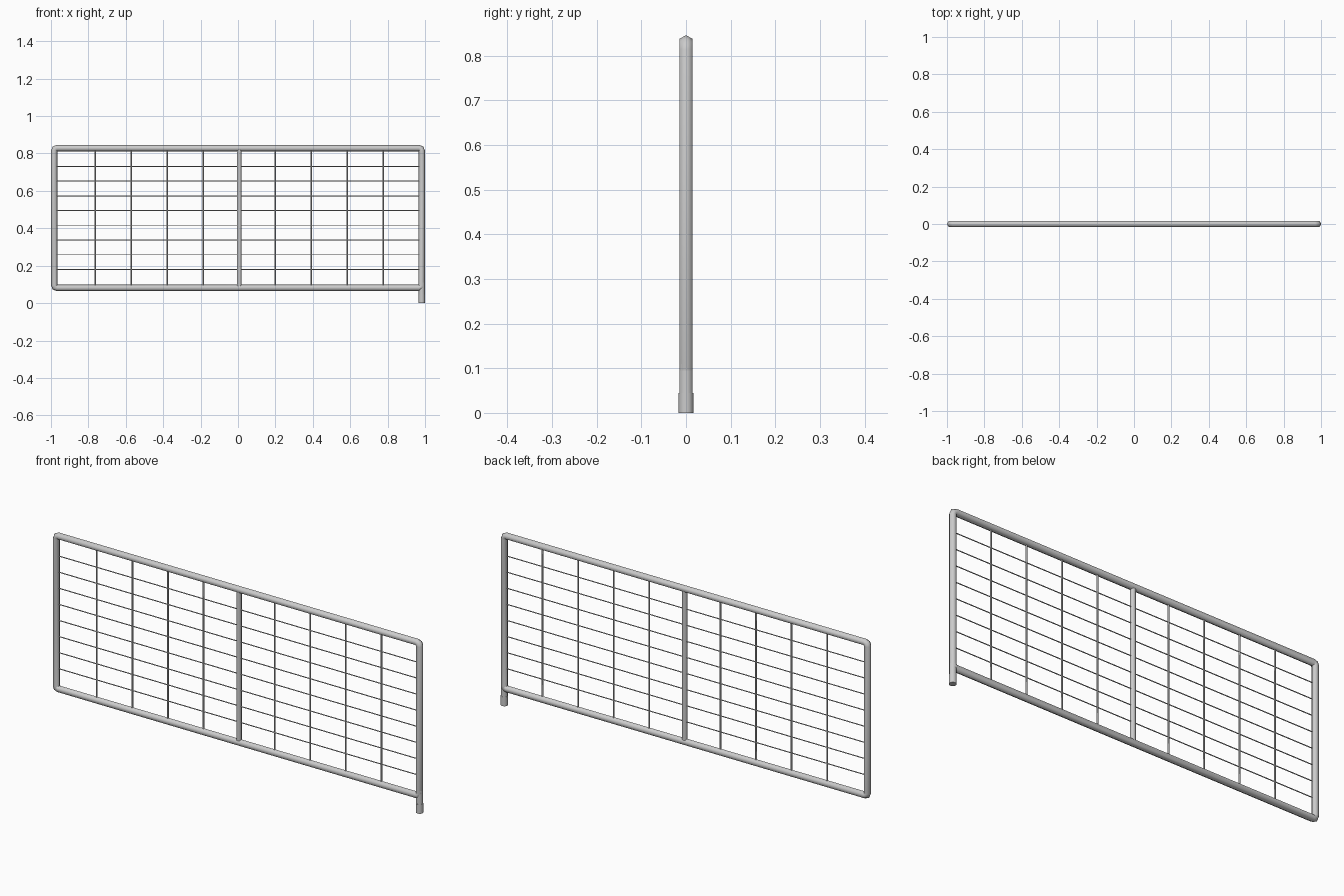
import bpy, bmesh, math
from mathutils import Vector, Matrix

if "Cube" in bpy.data.objects:
    bpy.data.objects.remove(bpy.data.objects["Cube"])

R = 0.0172            # hexagonal frame tube radius
X = 1.0 - R           # frame centreline
Z0, Z1 = 0.081, 0.846 - R
MID = 0.006           # centre post position


def finish(bm, name):
    bmesh.ops.recalc_face_normals(bm, faces=bm.faces)
    me = bpy.data.meshes.new(name)
    bm.to_mesh(me)
    bm.free()
    for p in me.polygons:
        p.use_smooth = len(p.vertices) == 4
    ob = bpy.data.objects.new(name, me)
    bpy.context.collection.objects.link(ob)
    return ob


def rod(name, a, b, r, sides=8):
    a, b = Vector(a), Vector(b)
    d = b - a
    bm = bmesh.new()
    m = Matrix.Translation((a + b) / 2) @ d.to_track_quat('Z', 'Y').to_matrix().to_4x4()
    bmesh.ops.create_cone(bm, cap_ends=True, segments=sides, radius1=r,
                          radius2=r, depth=d.length, matrix=m)
    return finish(bm, name)


def frame_tube(name, sides=6, c=0.014):
    # centreline corners, rounded into short arcs
    path = []
    for k, (sx, z) in enumerate([(1, Z1), (-1, Z1), (-1, Z0), (1, Z0)]):
        sz = 1 if z == Z1 else -1
        cx, cz = sx * (X - c), z - sz * c
        for t in range(3):
            a = math.radians(90 * k + 45 * t)
            out = Vector((math.cos(a), 0, math.sin(a)))
            path.append((Vector((cx, 0, cz)) + out * c, out))
    bm = bmesh.new()
    rings = []
    for p, out in path:
        rings.append([bm.verts.new(p + out * (R * math.cos(math.tau * j / sides))
                                   + Vector((0, R * math.sin(math.tau * j / sides), 0)))
                      for j in range(sides)])
    n = len(rings)
    for i in range(n):
        for j in range(sides):
            k = (j + 1) % sides
            bm.faces.new((rings[i][j], rings[i][k],
                          rings[(i + 1) % n][k], rings[(i + 1) % n][j]))
    return finish(bm, name)


# Outer frame and centre post
frame_tube("outer_frame")
rod("centre_post", (MID, 0, Z0), (MID, 0, Z1), 0.0125)

# Vertical bars, four on each side of the centre post
for i in range(1, 5):
    for s in (-1, 1):
        x = MID + s * i * 0.1925
        rod("vertical_bar", (x, 0, Z0), (x, 0, Z1), 0.004)

# Horizontal wires
for i in range(8):
    z = 0.180 + i * 0.0787
    rod("horizontal_wire", (-X, 0, z), (X, 0, z), 0.0024)

# Support leg: hexagonal stub continuing the right post, with a round foot sleeve
stub = rod("leg_stub", (X, 0, 0.03), (X, 0, 0.11), R, 6)
stub.data.transform(Matrix.Translation((X, 0, 0)) @ Matrix.Rotation(math.radians(30), 4, 'Z')
                    @ Matrix.Translation((-X, 0, 0)))
# turn so that a corner points outward, like the frame tube
out = max(v.co.x for v in stub.data.vertices)
if out < X + R * 0.95:
    stub.data.transform(Matrix.Translation((X, 0, 0)) @ Matrix.Rotation(math.radians(30), 4, 'Z')
                        @ Matrix.Translation((-X, 0, 0)))
rod("leg_foot", (X, 0, 0), (X, 0, 0.045), 0.0168, 12)
